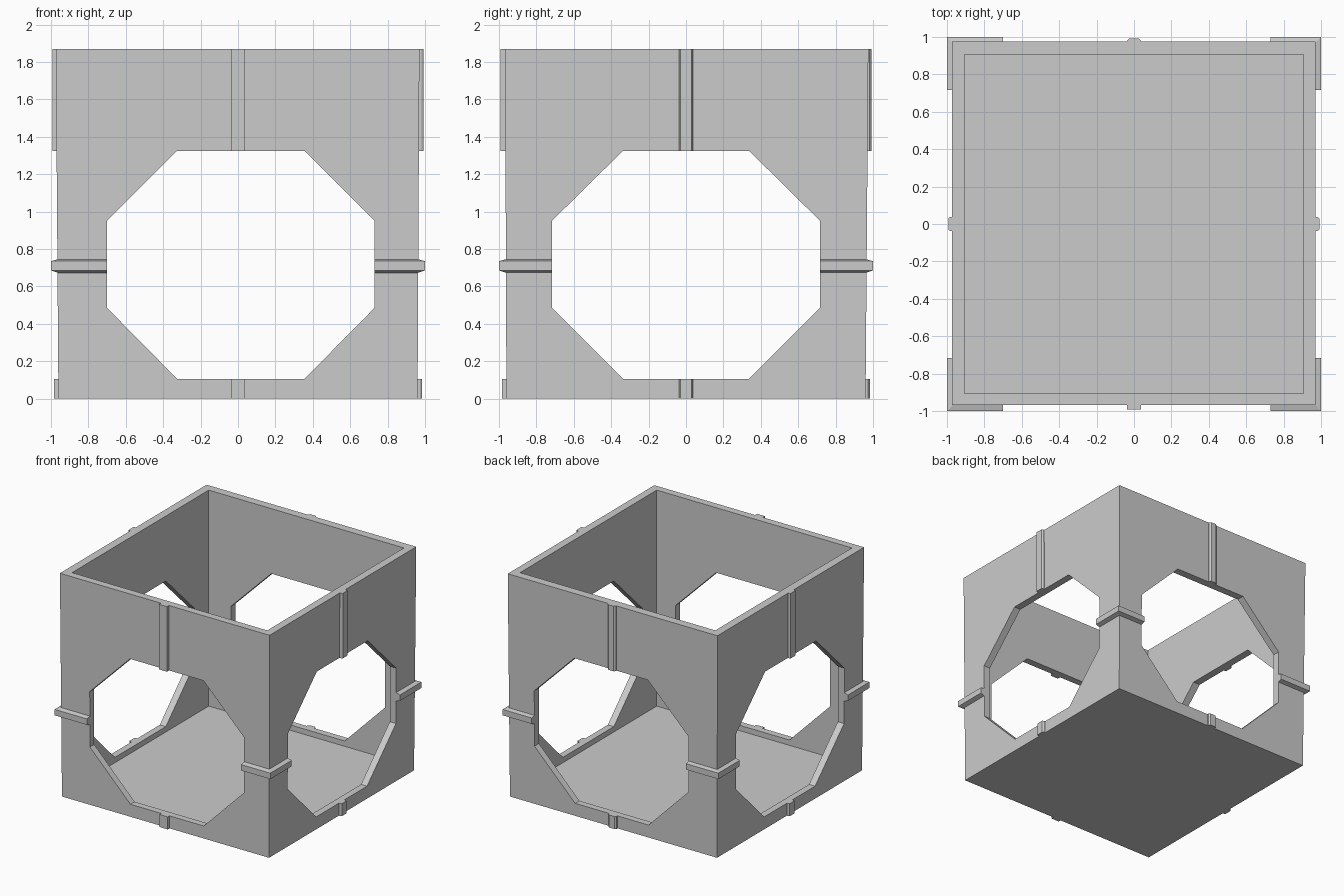
import bpy, bmesh

old = bpy.data.objects.get("Cube")
if old:
    bpy.data.objects.remove(old, do_unlink=True)

grey = bpy.data.materials.new("plain grey")
grey.use_nodes = True
color = (0.6, 0.6, 0.6, 1)
grey.diffuse_color = color
grey.node_tree.nodes["Principled BSDF"].inputs["Base Color"].default_value = color


def loft(name, rings):
    """Closed solid skinned through matching rings of points."""
    bm = bmesh.new()
    loops = [[bm.verts.new(p) for p in ring] for ring in rings]
    n = len(loops[0])
    for a, b in zip(loops, loops[1:]):
        for i in range(n):
            j = (i + 1) % n
            bm.faces.new((a[i], a[j], b[j], b[i]))
    bm.faces.new(loops[0])
    bm.faces.new(loops[-1])
    bmesh.ops.recalc_face_normals(bm, faces=bm.faces)
    mesh = bpy.data.meshes.new(name)
    bm.to_mesh(mesh)
    bm.free()
    mesh.materials.append(grey)
    obj = bpy.data.objects.new(name, mesh)
    bpy.context.collection.objects.link(obj)
    return obj


def rect(x0, x1, y0, y1, z):
    return [(x0, y0, z), (x1, y0, z), (x1, y1, z), (x0, y1, z)]


def square(half, z):
    return rect(-half, half, -half, half, z)


def octagon(center, half, flat):
    """Elongated octagon outline as (across, z) pairs."""
    low, high, bottom, top = 0.485, 0.95, 0.105, 1.325
    side = [(flat, bottom), (half, low), (half, high), (flat, top)]
    return [(center + u, z) for u, z in side] + [(center - u, z) for u, z in reversed(side)]


def cut(obj, cutters):
    for c in cutters:
        mod = obj.modifiers.new("cut", 'BOOLEAN')
        mod.operation, mod.solver, mod.object = 'DIFFERENCE', 'EXACT', c
    bpy.context.view_layer.update()
    graph = bpy.context.evaluated_depsgraph_get()
    mesh = bpy.data.meshes.new_from_object(obj.evaluated_get(graph))
    obj.modifiers.clear()
    obj.data = mesh


# Cutters: the cavity and the two through openings
cavity = loft("cavity_cutter", [square(0.905, z) for z in (0.06, 2.2)])
front_hole = loft("front_opening_cutter",
                  [[(u, y, z) for u, z in octagon(0.015, 0.715, 0.34)] for y in (-1.3, 1.3)])
side_hole = loft("side_opening_cutter",
                 [[(x, u, z) for u, z in octagon(0, 0.717, 0.337)] for x in (-1.3, 1.3)])
cutters = (cavity, front_hole, side_hole)

# Open-topped, slightly flared box
box = loft("box_shell", [square(0.96, 0), rect(-0.974, 0.97, -0.967, 0.975, 1.87)])
cut(box, cutters)

# Chamfered band left at the four corners by the openings
band = loft("corner_bands", [square(0.955, 0.67), square(1, 0.685),
                             square(1, 0.735), square(0.955, 0.747)])
cut(band, cutters)

for c in cutters:
    c.hide_render = True
    bpy.data.objects.remove(c, do_unlink=True)

# Short vertical ribs above and below each opening
sides = {"front": (0, -1, 0.037), "back": (0, 1, 0.024),
         "left": (1, 0, 0.029), "right": (-1, 0, 0.032)}
for side, (dx, dy, tip) in sides.items():
    for level, z0, z1, reach in (("lower", 0, 0.105, 0.984), ("upper", 1.325, 1.87, 0.993)):
        outline = [(-0.037, 0.95), (-0.037, reach - 0.012), (-tip, reach),
                   (tip, reach), (0.037, reach - 0.012), (0.037, 0.95)]
        loft(f"{level}_{side}_rib",
             [[(dx * d + dy * u, dy * d + dx * u, z) for u, d in outline] for z in (z0, z1)])
